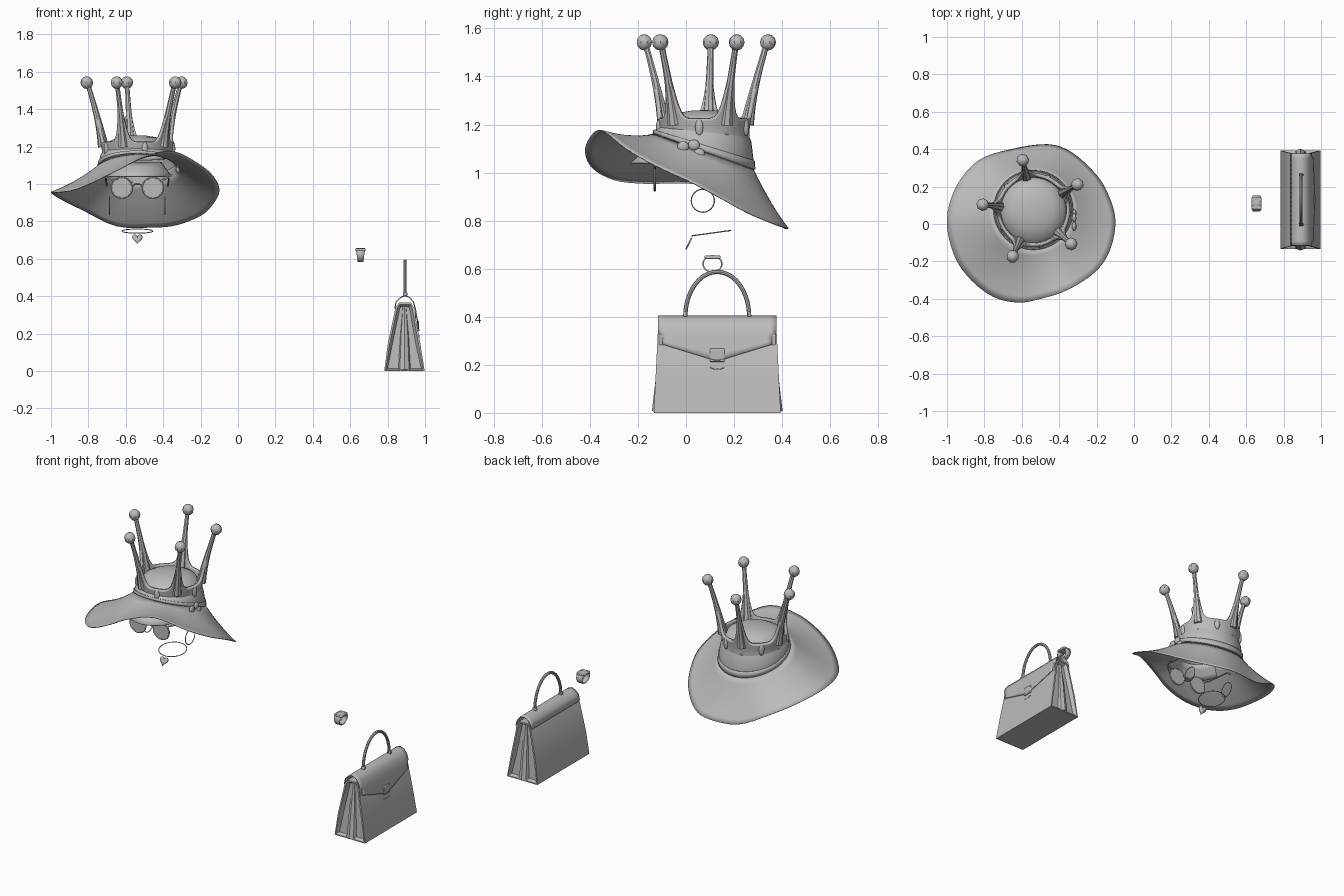
import bpy, bmesh
from math import sin, cos, pi, atan2, radians
from mathutils import Vector

if "Cube" in bpy.data.objects:
    bpy.data.objects.remove(bpy.data.objects["Cube"])

grey = bpy.data.materials.new("plain_grey")
grey.use_nodes = True
grey.diffuse_color = (0.5, 0.5, 0.5, 1)
grey.node_tree.nodes["Principled BSDF"].inputs["Base Color"].default_value = (0.5, 0.5, 0.5, 1)

HX, HY = -0.538, 0.075   # axis of the head
BY = 0.13                # middle of the bag


def finish(ob, name, thick=0, angle=40):
    ob.name = name
    ob.data.materials.clear()
    ob.data.materials.append(grey)
    bpy.ops.object.select_all(action='DESELECT')
    ob.select_set(True)
    bpy.context.view_layer.objects.active = ob
    if thick:
        mod = ob.modifiers.new("thickness", 'SOLIDIFY')
        mod.thickness = thick
        mod.offset = 0
    bpy.ops.object.shade_smooth_by_angle(angle=radians(angle))
    return ob


def from_bmesh(name, bm, **kw):
    bmesh.ops.recalc_face_normals(bm, faces=bm.faces)
    me = bpy.data.meshes.new(name)
    bm.to_mesh(me)
    bm.free()
    ob = bpy.data.objects.new(name, me)
    bpy.context.collection.objects.link(ob)
    return finish(ob, name, **kw)


def sheet(name, fn, nu, nv, closed=False, **kw):
    """Surface fn(u, v) over the unit square, optionally closed in u."""
    bm = bmesh.new()
    cols = nu if closed else nu + 1
    g = [[bm.verts.new(fn(i / nu, j / nv)) for j in range(nv + 1)] for i in range(cols)]
    for i in range(nu):
        a, b = g[i], g[(i + 1) % cols]
        for j in range(nv):
            bm.faces.new((a[j], b[j], b[j + 1], a[j + 1]))
    bmesh.ops.remove_doubles(bm, verts=bm.verts, dist=1e-5)
    return from_bmesh(name, bm, **kw)


def tube(name, pts, r, closed=False, radii=None):
    cu = bpy.data.curves.new(name, 'CURVE')
    cu.dimensions = '3D'
    cu.bevel_depth = r
    cu.bevel_resolution = 2
    cu.use_fill_caps = True
    sp = cu.splines.new('POLY')
    sp.points.add(len(pts) - 1)
    for i, p in enumerate(pts):
        sp.points[i].co = (*p, 1)
        sp.points[i].radius = radii[i] if radii else 1
    sp.use_cyclic_u = closed
    ob = bpy.data.objects.new(name, cu)
    bpy.context.collection.objects.link(ob)
    bpy.ops.object.select_all(action='DESELECT')
    ob.select_set(True)
    bpy.context.view_layer.objects.active = ob
    bpy.ops.object.convert(target='MESH')
    return finish(bpy.context.object, name)


def loop(fn, n=32):
    return [fn(2 * pi * i / n) for i in range(n)]


def ball(name, loc, size, turn=0, segments=12, rings=8):
    bpy.ops.mesh.primitive_uv_sphere_add(segments=segments, ring_count=rings, location=loc, rotation=(0, 0, turn))
    bpy.context.object.scale = size
    return finish(bpy.context.object, name)


def block(name, loc, size, bevel=0.004):
    bpy.ops.mesh.primitive_cube_add(size=1, location=loc)
    ob = bpy.context.object
    ob.scale = size
    bpy.ops.object.transform_apply(location=False, rotation=False, scale=True)
    mod = ob.modifiers.new("soft_edges", 'BEVEL')
    mod.width = bevel
    mod.segments = 2
    return finish(ob, name)


# Hat: wavy tilted brim, dome and band
RIM = [Vector(p) for p in (
    (-1, .02, .955), (-.96, -.17, .955), (-.87, -.3, .97), (-.75, -.39, 1.02), (-.62, -.42, 1.085),
    (-.5, -.4, 1.145), (-.35, -.35, 1.175), (-.2, -.25, 1.1), (-.125, -.13, 1.03), (-.1, .02, .96),
    (-.135, .15, .89), (-.2, .26, .83), (-.33, .38, .78), (-.46, .425, .768), (-.65, .4, .775),
    (-.83, .34, .86), (-.95, .2, .92))]


def rim(u):
    n = len(RIM)
    i, t = int(u * n) % n, (u * n) % 1
    a, b, c, d = (RIM[(i + k) % n] for k in (-1, 0, 1, 2))
    return b + t * 0.5 * (c - a + t * (2 * a - 5 * b + 4 * c - d + t * (3 * (b - c) + d - a)))


def head_ring(a, r, z, slope):
    return Vector((HX + r * cos(a), HY + r * sin(a), z - slope * r * sin(a)))


def brim(u, v):
    p = rim(u)
    q = head_ring(atan2(p.y - HY, p.x - HX), 0.207, 1.085, 0.37)
    m = p.lerp(q, v)
    m.z -= 0.05 * v * (1 - v)
    return m


sheet("hat_brim", brim, 68, 8, closed=True, thick=0.004)

DOME = [(.207, 1.085, .37), (.206, 1.115, .3), (.197, 1.155, .14), (.172, 1.2, .05),
        (.155, 1.225, 0), (.11, 1.248, 0), (.05, 1.258, 0), (0, 1.26, 0)]
sheet("hat_dome", lambda u, v: head_ring(2 * pi * u, *DOME[round(v * 7)]), 40, 7, closed=True)
sheet("hat_band", lambda u, v: head_ring(2 * pi * u, .211 - .003 * v, 1.088 + .026 * v, .36 - .05 * v),
      40, 2, closed=True, thick=0.006)
for n, (y, z) in enumerate(((-.012, 1.108), (.033, 1.115), (.055, 1.078))):
    ball(f"bow_lobe_{n}", (-.32, y, z), (.012, .024, .022))


# Crown: flared ring rising to five horns, with balls and stones
def flare(z):
    return 0.18 + 0.088 * max(0, (z - 1.17) / 0.37) ** 1.3


def crown(u, v):
    k = u * 5
    t = (k % 1) * 2 - 1
    d = abs(t) ** 1.6
    a = radians(30 + 72 * int(k)) + pi / 5 * d * (1 if t > 0 else -1)
    low = 1.145 - 0.02 * sin(a)
    z = low + (1.225 + 0.28 * (1 - d) ** 6 - low) * v
    r = flare(z)
    return (HX + r * cos(a), HY + r * sin(a), z)


sheet("crown_ring", crown, 120, 8, closed=True, thick=0.018, angle=60)
for i in range(5):
    a = radians(30 + 72 * i)
    zs = [1.2 + 0.33 * k / 10 for k in range(11)]
    tube(f"crown_horn_{i}", [(HX + flare(z) * cos(a), HY + flare(z) * sin(a), z) for z in zs], 0.03,
         radii=[0.42 + 0.55 * (1 - k / 10) ** 2 for k in range(11)])
    ball(f"crown_ball_{i}", (HX + .272 * cos(a), HY + .272 * sin(a), 1.542), (.034,) * 3, a, 8, 6)
    b = a + pi / 5
    ball(f"crown_stone_{i}", (HX + .192 * cos(b), HY + .192 * sin(b), 1.188), (.012, .017, .036), b)


# Visor inside the brim
def visor(u, v):
    a = radians(205 + 130 * u)
    r = 0.2 + 0.09 * v
    return (HX + 0.7 * r * cos(a), 0.06 + r * sin(a), 1.115 - 0.075 * v)


sheet("inner_visor", visor, 24, 3, thick=0.004)

# Glasses and earrings
for s, side in ((-1, "right"), (1, "left")):
    cx = HX + 0.083 * s
    bpy.ops.mesh.primitive_cylinder_add(vertices=28, radius=0.053, depth=0.006,
                                        location=(cx, -.13, .98), rotation=(pi / 2, 0, 0))
    finish(bpy.context.object, f"{side}_lens")
    tube(f"{side}_lens_rim", loop(lambda t: (cx + .055 * cos(t), -.13, .98 + .054 * sin(t))), .005, True)
    tube(f"{side}_glasses_arm", [(cx + .04 * s, -.13, 1.015), (cx + .085 * s, -.125, 1.035),
                                 (cx + .085 * s, .05, 1.02), (cx + .08 * s, .09, .99)], .005)
    tube(f"{side}_earring", loop(lambda t: (HX + .148 * s, .07 + .048 * cos(t), .883 + .048 * sin(t))), .0025, True)
tube("glasses_bridge", [(HX - .03, -.13, .985), (HX - .012, -.135, 1.0), (HX + .012, -.135, 1.0),
                        (HX + .03, -.13, .985)], .005)

# Necklace with heart pendant
tube("necklace", loop(lambda t: (HX + .083 * cos(t), .105 + .08 * sin(t), .748 + .011 * sin(t))), .0025, True)


def heart(t):
    h = .0017 * (13 * cos(t) - 5 * cos(2 * t) - 2 * cos(3 * t) - cos(4 * t))
    return (HX + .028 * sin(t) ** 3, .014 + .5 * h, .709 + h)


bm = bmesh.new()
bm.faces.new([bm.verts.new(p) for p in loop(heart, 24)])
from_bmesh("heart_pendant", bm, thick=0.006)

# Finger ring: band widening to a flat setting
RX, RY, RZ = 0.655, 0.11, 0.62


def band(u, v):
    t = 2 * pi * u
    w = 0.02 + 0.005 * sin(t)
    return (RX + w * (2 * v - 1), RY + .039 * cos(t), RZ + .034 * sin(t))


sheet("ring_band", band, 28, 2, closed=True, thick=0.006)
block("ring_setting", (RX, RY, .648), (.056, .066, .014))

# Handbag body with folded ends
bm = bmesh.new()
PROFILE = [(.782, 0), (.998, 0), (.976, .14), (.94, .34), (.925, .365), (.86, .365), (.842, .34), (.8, .14)]
end = [[bm.verts.new((x, BY + s * (.264 - .05 * z), z)) for x, z in PROFILE] for s in (-1, 1)]
caps = [bm.faces.new(e) for e in end]
for i in range(len(PROFILE)):
    j = (i + 1) % len(PROFILE)
    bm.faces.new((end[0][i], end[0][j], end[1][j], end[1][i]))
bmesh.ops.recalc_face_normals(bm, faces=bm.faces)
bmesh.ops.inset_individual(bm, faces=caps, thickness=0.01, depth=0)
bmesh.ops.inset_individual(bm, faces=caps, thickness=0.014, depth=-0.022)
from_bmesh("bag_body", bm, angle=30)
for s in (-1, 1):
    tube(f"bag_end_fold_{s}", [(.89, BY + s * .237, .005), (.89, BY + s * .225, .2), (.89, BY + s * .218, .35)],
         .035, radii=[1, .7, .3])

# Flap over the top, ending in a shallow point on the outer side
FLAP = [(.838, .335), (.846, .37), (.868, .393), (.893, .402), (.918, .393), (.937, .37), (.948, .335)]


def flap(u, v):
    y = 2 * u - 1
    if v < 0.65:
        x, z = FLAP[round(v * 10)]
    else:
        z = .335 - (v - .6) / .4 * (.335 - (.215 + .07 * abs(y)))
        x = 1.002 - .16 * z
    return (x, BY + y * (.246 if v < .65 else .228), z)


sheet("bag_flap", flap, 20, 10, thick=0.006)
for s in (-1, 1):
    block(f"bag_side_tab_{s}", (.945, BY + s * .233, .31), (.012, .02, .06))
block("bag_clasp", (.963, BY, .24), (.012, .062, .055))
tube("bag_lock_arc", [(.968, BY + .03 * cos(pi * k / 6), .192 - .01 * sin(pi * k / 6)) for k in range(7)], .002)

# Bag handle
tube("bag_handle", [(.893, BY - .133 * cos(pi * k / 20), .40 + .187 * sin(pi * k / 20)) for k in range(21)], .009)
for s in (-1, 1):
    block(f"handle_mount_{s}", (.893, BY + s * .133, .41), (.024, .016, .02))
